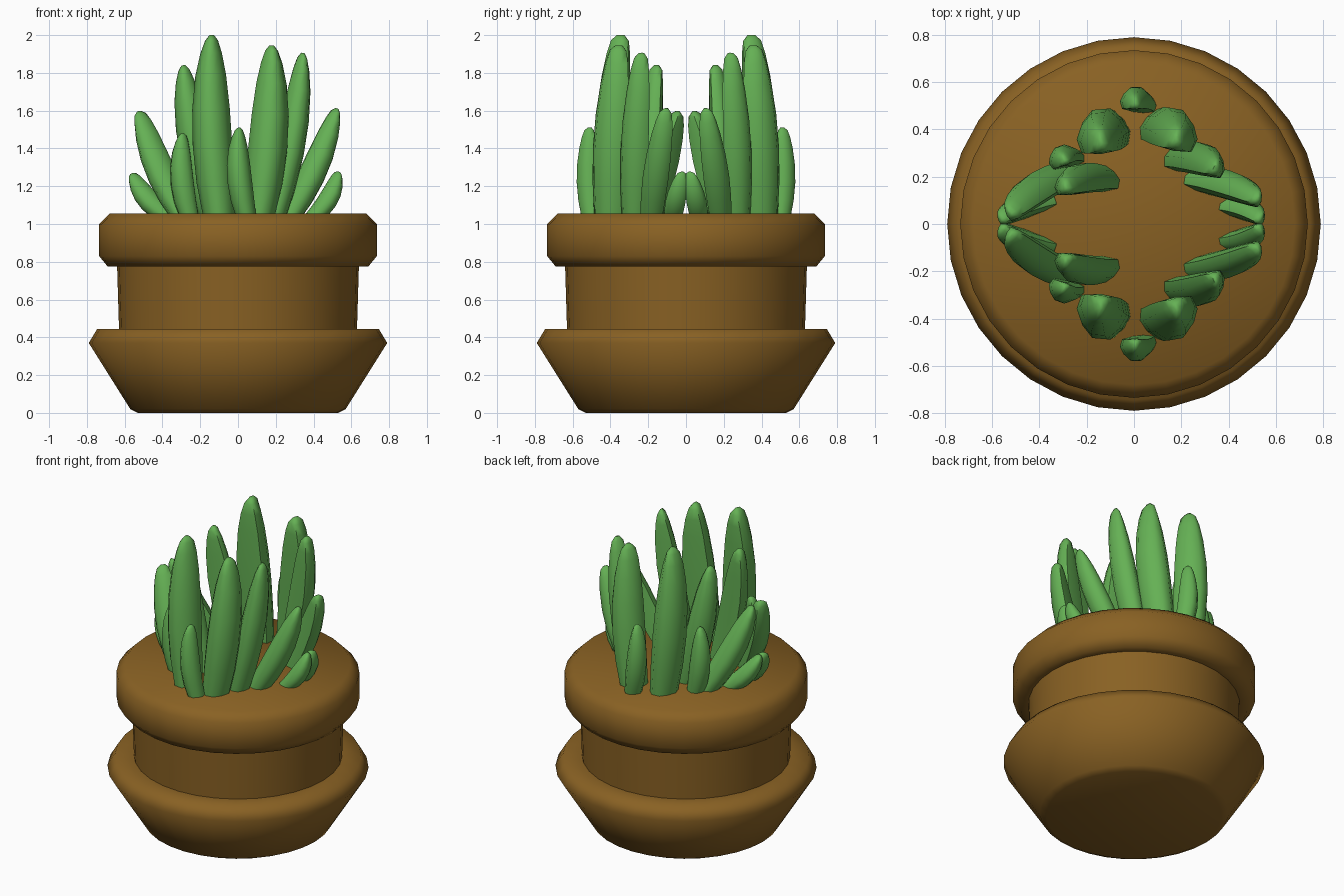
import bpy, bmesh, math
from mathutils import Vector

cube = bpy.data.objects.get("Cube")
if cube:
    bpy.data.objects.remove(cube, do_unlink=True)


def material(name, colour):
    m = bpy.data.materials.new(name)
    m.use_nodes = True
    m.diffuse_color = colour
    m.node_tree.nodes["Principled BSDF"].inputs["Base Color"].default_value = colour
    return m


terracotta = material("brown clay", (0.25, 0.12, 0.017, 1))
leaf_green = material("leaf green", (0.13, 0.44, 0.09, 1))


def finish(name, bm, mat, angle):
    bmesh.ops.recalc_face_normals(bm, faces=bm.faces)
    mesh = bpy.data.meshes.new(name)
    bm.to_mesh(mesh)
    bm.free()
    mesh.materials.append(mat)
    obj = bpy.data.objects.new(name, mesh)
    bpy.context.collection.objects.link(obj)
    bpy.ops.object.select_all(action='DESELECT')
    obj.select_set(True)
    bpy.context.view_layer.objects.active = obj
    bpy.ops.object.shade_smooth_by_angle(angle=math.radians(angle))
    return obj


def loft(bm, rings):
    """Skin a stack of closed rings and cap both ends."""
    rows = [[bm.verts.new(p) for p in ring] for ring in rings]
    n = len(rows[0])
    for low, high in zip(rows, rows[1:]):
        for i in range(n):
            j = (i + 1) % n
            bm.faces.new((low[i], low[j], high[j], high[i]))
    bm.faces.new(rows[0][::-1])
    bm.faces.new(rows[-1])


# Pot: one turned profile of radius and height
SIDES = 32
profile = [(0.53, 0), (0.57, 0.02), (0.79, 0.37), (0.745, 0.445), (0.63, 0.445),
           (0.64, 0.775), (0.69, 0.775), (0.735, 0.83), (0.735, 1.0), (0.68, 1.055)]
bm = bmesh.new()
turns = [math.tau * i / SIDES for i in range(SIDES)]
loft(bm, [[(r * math.cos(a), r * math.sin(a), z) for a in turns] for r, z in profile])
finish("pot", bm, terracotta, 65)

# Leaf cross-section (across, outward): flat inside, ridge outside
SECTION = [(-0.85, -0.8), (0, -0.9), (0.85, -0.8), (1, -0.2),
           (0.75, 0.4), (0.3, 0.9), (-0.3, 0.9), (-0.75, 0.4), (-1, -0.2)]
# Stations along a leaf: position, width factor, depth factor
STATIONS = [(0, 0.8, 0.85), (0.2, 0.95, 0.95), (0.4, 1, 1), (0.6, 0.95, 0.95),
            (0.78, 0.78, 0.82), (0.9, 0.55, 0.68), (0.97, 0.33, 0.52), (1, 0.12, 0.22)]


def leaf(name, base, tip, width, depth, facing, bow=0.02):
    a, b = Vector(base), Vector(tip)
    out = Vector((math.cos(math.radians(facing)), math.sin(math.radians(facing)), 0))
    along = (b - a).normalized()
    across = along.cross(out).normalized()
    out = across.cross(along).normalized()
    side = 1 if across.x * (b.x - a.x) > 0 else -1
    rings = []
    for t, w, d in STATIONS:
        curve = bow * 4 * t * (1 - t)
        centre = a.lerp(b, t) + out * curve + across * side * curve
        rings.append([centre + across * (x * w * width / 2) + out * (y * d * depth / 2)
                      for x, y in SECTION])
    bm = bmesh.new()
    loft(bm, rings)
    obj = finish(name, bm, leaf_green, 60)
    # Matching leaf on the other half of the plant
    mirror = obj.modifiers.new("front and back", 'MIRROR')
    mirror.use_axis = (False, True, False)
    mirror.use_mirror_merge = False


# name, base, tip, width, depth, outward angle
LEAVES = [
    ("tallest_leaf", (-0.1, 0.4, 1.03), (-0.14, 0.345, 2.0), 0.21, 0.2, 95),
    ("tall_left_leaf", (0.11, 0.41, 1.03), (0.18, 0.355, 1.945), 0.21, 0.19, 80),
    ("outer_tall_left_leaf", (0.19, 0.28, 1.03), (0.345, 0.235, 1.905), 0.16, 0.15, 75),
    ("outer_tall_right_leaf", (-0.13, 0.19, 1.03), (-0.29, 0.155, 1.84), 0.18, 0.14, 97),
    ("spreading_left_leaf", (0.27, 0.19, 1.03), (0.525, 0.105, 1.61), 0.15, 0.13, 65),
    ("spreading_right_leaf", (-0.29, 0.21, 1.03), (-0.525, 0.045, 1.595), 0.16, 0.15, 125),
    ("low_left_leaf", (0.4, 0.075, 1.03), (0.535, 0.02, 1.275), 0.11, 0.1, 60),
    ("low_right_leaf", (-0.37, 0.1, 1.03), (-0.565, 0.02, 1.265), 0.12, 0.11, 125),
    ("short_right_leaf", (-0.26, 0.28, 1.03), (-0.295, 0.27, 1.48), 0.13, 0.1, 110),
    ("short_outer_leaf", (0.045, 0.51, 1.03), (0.005, 0.51, 1.51), 0.13, 0.11, 90),
]
for args in LEAVES:
    leaf(*args)
